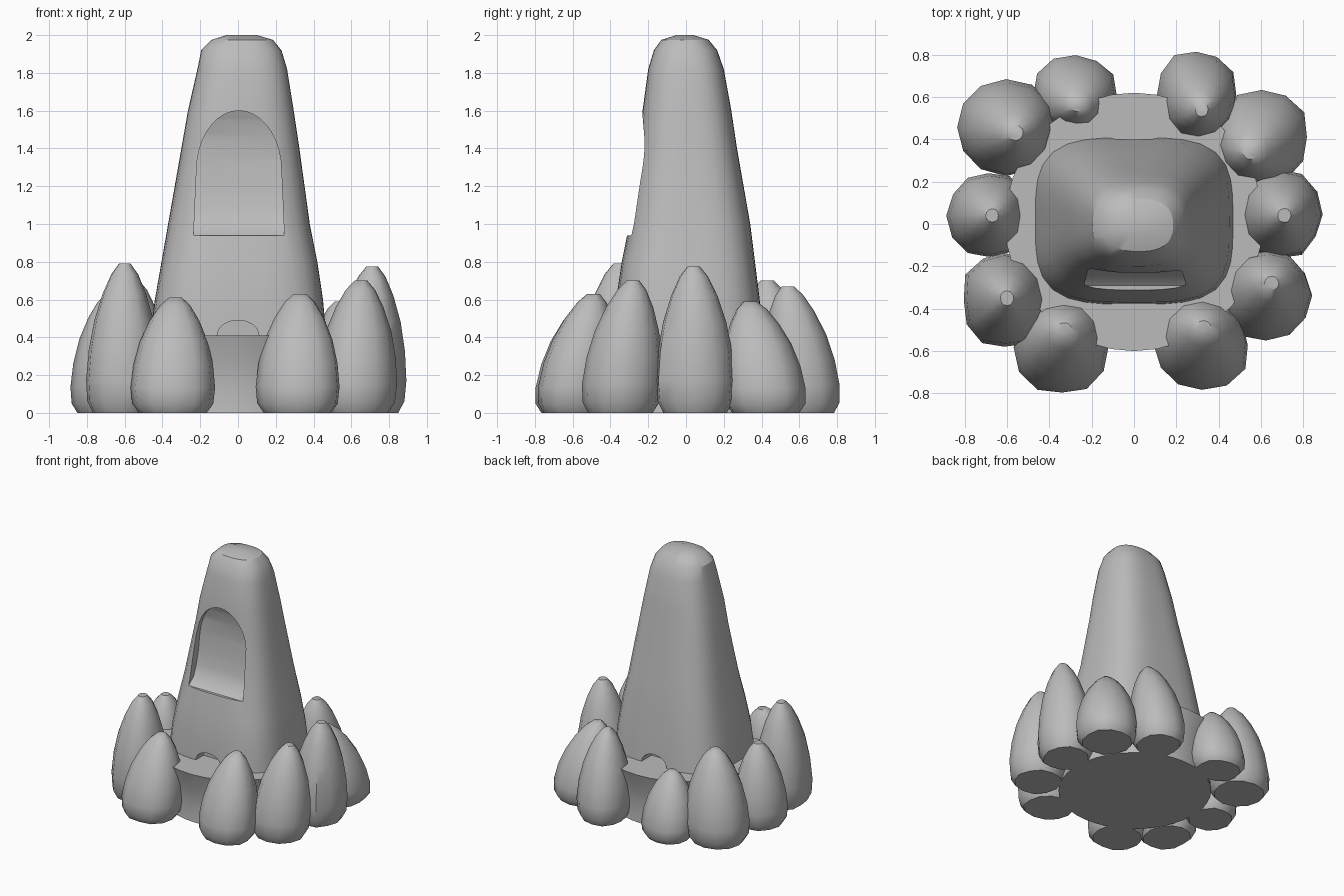
import bpy, bmesh, math, random

random.seed(4)
cube = bpy.data.objects.get("Cube")
if cube:
    bpy.data.objects.remove(cube, do_unlink=True)

stone_grey = bpy.data.materials.new("stone_grey")
stone_grey.use_nodes = True
GREY = (0.5, 0.5, 0.5, 1)
stone_grey.diffuse_color = GREY
stone_grey.node_tree.nodes["Principled BSDF"].inputs["Base Color"].default_value = GREY


def finish(name, bm):
    bmesh.ops.recalc_face_normals(bm, faces=bm.faces[:])
    mesh = bpy.data.meshes.new(name)
    bm.to_mesh(mesh)
    bm.free()
    mesh.materials.append(stone_grey)
    obj = bpy.data.objects.new(name, mesh)
    bpy.context.collection.objects.link(obj)
    return obj


def select(obj):
    bpy.ops.object.select_all(action='DESELECT')
    obj.select_set(True)
    bpy.context.view_layer.objects.active = obj


def smooth(obj, degrees):
    select(obj)
    bpy.ops.object.shade_smooth_by_angle(angle=math.radians(degrees))


def loft(name, rings, sides, wobble=None):
    """Skin stacked rounded-square rings: (z, cx, cy, rx, ry, power)."""
    bm = bmesh.new()
    loops = []
    for z, cx, cy, rx, ry, power in rings:
        loop = []
        for i in range(sides):
            a = math.tau * i / sides
            c, s = math.cos(a), math.sin(a)
            k = (abs(c) ** power + abs(s) ** power) ** (-1 / power)
            k *= wobble[i] if wobble else 1
            loop.append(bm.verts.new((cx + rx * k * c, cy + ry * k * s, z)))
        loops.append(loop)
    for low, high in zip(loops, loops[1:]):
        for i in range(sides):
            j = (i + 1) % sides
            bm.faces.new((low[i], low[j], high[j], high[i]))
    bm.faces.new(loops[0][::-1])
    bm.faces.new(loops[-1])
    return finish(name, bm)


def prism(name, outline, axis, start, end):
    """Extrude an outline of (u, z) points along x or y."""
    bm = bmesh.new()
    place = (lambda u, z, d: (d, u, z)) if axis == 'x' else (lambda u, z, d: (u, d, z))
    face = bm.faces.new([bm.verts.new(place(u, z, start)) for u, z in outline])
    out = bmesh.ops.extrude_face_region(bm, geom=[face])
    for v in out["geom"]:
        if isinstance(v, bmesh.types.BMVert):
            v.co[0 if axis == 'x' else 1] = end
    return finish(name, bm)


def boolean(obj, cutter, operation):
    cutter.hide_render = True
    mod = obj.modifiers.new("cut", 'BOOLEAN')
    mod.object, mod.operation, mod.solver = cutter, operation, 'EXACT'
    select(obj)
    bpy.ops.object.modifier_apply(modifier=mod.name)
    bpy.data.objects.remove(cutter, do_unlink=True)


def half_ellipse(cx, cz, rx, rz, steps=18):
    return [(cx + rx * math.cos(math.pi * i / steps), cz + rz * math.sin(math.pi * i / steps))
            for i in range(steps + 1)]


# Round plinth, slightly waisted
plinth = loft("plinth", [(z, 0, 0.01, r, r, 2) for z, r in
                         ((0, 0.555), (0.12, 0.545), (0.27, 0.565), (0.41, 0.61))], 36)
smooth(plinth, 35)

# Tapering tower: z, left, right, front, back, squareness
tower_profile = [
    (0.38, -0.47, 0.47, -0.38, 0.41, 3.6),
    (0.6, -0.44, 0.45, -0.37, 0.39, 3.6),
    (0.8, -0.405, 0.42, -0.34, 0.365, 3.5),
    (1.0, -0.37, 0.38, -0.3, 0.34, 3.3),
    (1.4, -0.3, 0.325, -0.245, 0.27, 3),
    (1.6, -0.265, 0.295, -0.23, 0.24, 2.9),
    (1.82, -0.215, 0.26, -0.2, 0.2, 2.7),
    (1.92, -0.195, 0.23, -0.17, 0.165, 2.6),
    (1.975, -0.14, 0.185, -0.13, 0.12, 2.5),
    (2.0, -0.06, 0.1, -0.05, 0.04, 2.3),
]
tower = loft("tower", [(z, (l + r) / 2, (f + b) / 2, (r - l) / 2, (b - f) / 2, p)
                       for z, l, r, f, b, p in tower_profile], 40)

# Arched niche with a scooped back wall
arch = [(-0.235, 0.94), (0.245, 0.94)] + half_ellipse(0.005, 1.28, 0.225, 0.32)
scoop = [(-0.6, 0.94), (-0.29, 0.94), (-0.23, 0.99), (-0.2, 1.08), (-0.18, 1.2),
         (-0.17, 1.34), (-0.175, 1.46), (-0.195, 1.55), (-0.22, 1.62), (-0.6, 1.62)]
niche = prism("niche_cutter", arch, 'y', -0.6, 0)
boolean(niche, prism("scoop_cutter", scoop, 'x', -0.5, 0.5), 'INTERSECT')
boolean(tower, niche, 'DIFFERENCE')

# Small low arches at the foot, front and back
for side in (-1, 1):
    foot_arch = [(0.11, 0.3)] + half_ellipse(0, 0.41, 0.11, 0.08) + [(-0.11, 0.3)]
    boolean(tower, prism("foot_cutter", foot_arch, 'y', side * 0.28, side * 0.6), 'DIFFERENCE')
smooth(tower, 32)

# Ring of boulders: left, right, front, back, height, peak x, peak y
boulders = {
    "front_right": (-0.56, -0.12, -0.81, -0.38, 0.61, -0.33, -0.5),
    "front_left": (0.1, 0.54, -0.79, -0.38, 0.63, 0.33, -0.49),
    "left_front": (0.41, 0.83, -0.55, -0.14, 0.7, 0.65, -0.28),
    "left": (0.49, 0.88, -0.16, 0.25, 0.775, 0.71, 0.04),
    "left_back": (0.39, 0.83, 0.2, 0.64, 0.59, 0.55, 0.34),
    "back_left": (0.1, 0.48, 0.42, 0.82, 0.67, 0.32, 0.54),
    "back_right": (-0.47, -0.08, 0.44, 0.8, 0.5, -0.27, 0.56),
    "right_back": (-0.84, -0.38, 0.24, 0.68, 0.7, -0.56, 0.43),
    "right": (-0.88, -0.5, -0.16, 0.24, 0.63, -0.67, 0.04),
    "right_front": (-0.81, -0.42, -0.58, -0.14, 0.79, -0.6, -0.35),
}
boulder_shape = ((0, 0.82), (0.08, 0.98), (0.22, 1.02), (0.42, 0.96),
                 (0.62, 0.82), (0.8, 0.6), (0.93, 0.37), (1, 0.16))
for place, (l, r, f, b, h, px, py) in boulders.items():
    cx, cy, rx, ry = (l + r) / 2, (f + b) / 2, (r - l) / 2, (b - f) / 2
    rings = []
    for t, k in boulder_shape:
        lean = t ** 1.4
        rings.append((t * h, cx + (px - cx) * lean, cy + (py - cy) * lean, rx * k, ry * k, 2.3))
    wobble = [random.uniform(0.95, 1.03) for _ in range(12)]
    smooth(loft("boulder_" + place, rings, 12, wobble), 45)
